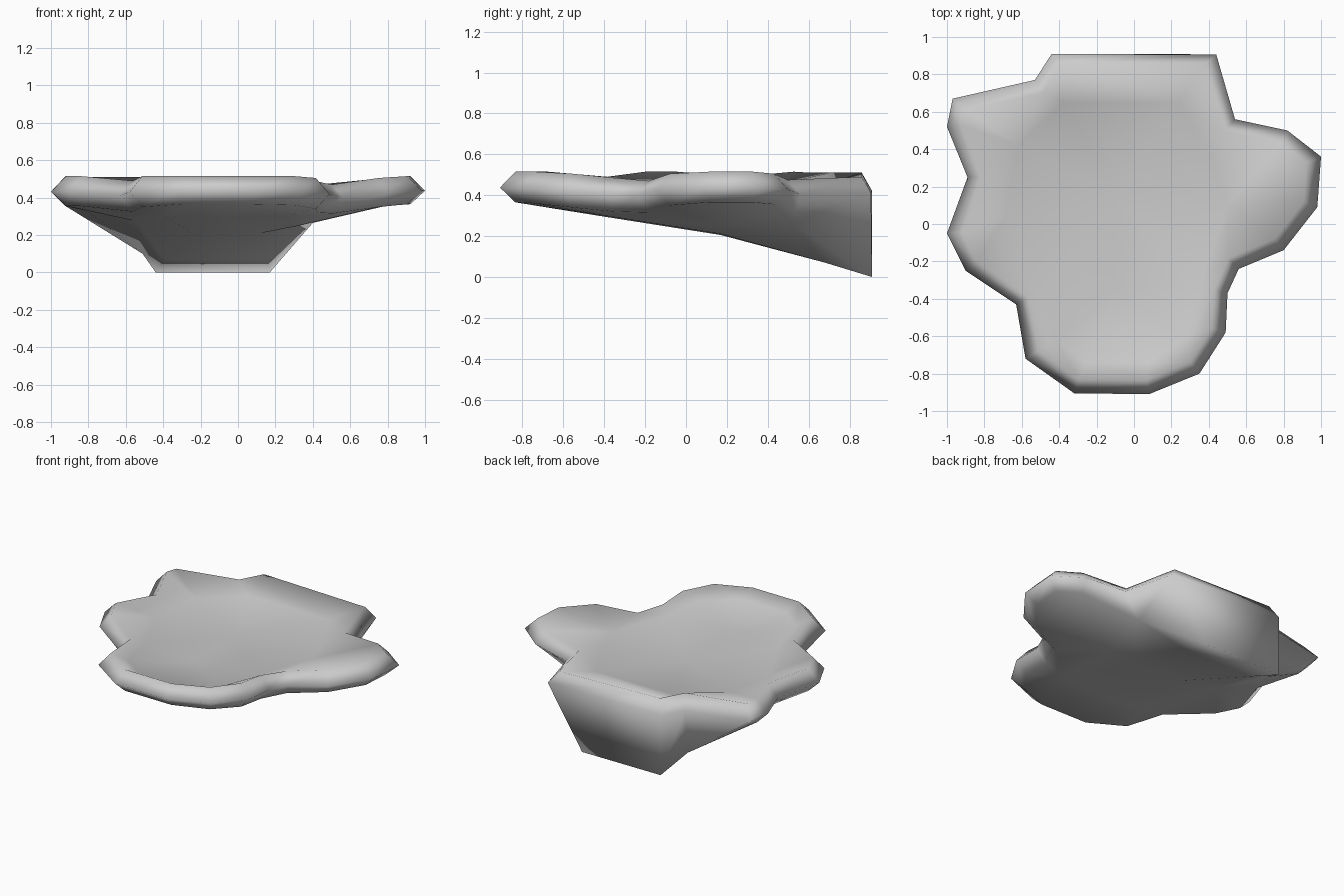
import bpy, bmesh
from mathutils import Vector
from mathutils.geometry import delaunay_2d_cdt

if "Cube" in bpy.data.objects:
    bpy.data.objects.remove(bpy.data.objects["Cube"])

# Lobed plan outline, counter-clockwise: x, y, height of top edge, height of bottom edge
outline = [
    (-0.44, 0.91, .51, 0), (-0.53, 0.77, .51, .10), (-0.97, 0.67, .51, .355), (-1.0, 0.52, .515, .355),
    (-0.89, 0.25, .49, .33), (-1.0, -0.05, .515, .355), (-0.90, -0.25, .515, .355), (-0.63, -0.43, .49, .325),
    (-0.58, -0.72, .515, .35), (-0.32, -0.905, .515, .365), (0.08, -0.91, .515, .365), (0.35, -0.80, .515, .36),
    (0.49, -0.58, .505, .34), (0.50, -0.37, .485, .32), (0.56, -0.24, .47, .315), (0.80, -0.14, .505, .35),
    (0.98, 0.09, .515, .365), (1.0, 0.36, .515, .365), (0.82, 0.50, .505, .355), (0.54, 0.56, .475, .26),
    (0.44, 0.905, .49, 0)]
n = len(outline)
plan = [Vector(p[:2]) for p in outline]


def inset(i, d):
    a, b, c = plan[i - 1], plan[i], plan[(i + 1) % n]
    u, v = (b - a).normalized(), (c - b).normalized()
    n1, n2 = Vector((-u.y, u.x)), Vector((-v.y, v.x))
    return b + (n1 + n2) * d / (1 + n1.dot(n2))


def cap(bm, ring, inner, flip):
    # Triangulated surface between an edge ring and a few interior control points
    pts = ring + [bm.verts.new(p) for p in inner]
    res = delaunay_2d_cdt([v.co.to_2d() for v in pts], [], [list(range(len(ring)))], 1, 1e-5)
    for f in res[2]:
        vs = [pts[res[3][k][0]] for k in f]
        bm.faces.new(vs[::-1] if flip else vs)


bm = bmesh.new()

# Rounded rim: three rings
rim, top, low = [], [], []
for i, (x, y, zt, zb) in enumerate(outline):
    rim.append(bm.verts.new((x, y, (zt + max(zb, .34)) / 2 - .003)))
    top.append(bm.verts.new((*inset(i, .075), zt)))
    low.append(bm.verts.new((*inset(i, .075), zb)))
# Mounting wall at the back reaches the ground, with sloping flanks
low[0].co = (-0.44, 0.91, 0)
low[1].co = (-0.51, 0.71, .10)
low[-2].co = (0.40, 0.52, .265)
low[-1].co = (0.17, 0.91, 0)
top[0].co.y = top[-1].co.y = 0.86
for i in range(n):
    j = (i + 1) % n
    bm.faces.new((rim[i], rim[j], top[j], top[i]))
    bm.faces.new((low[i], low[j], rim[j], rim[i]))

# Shallow dish on top
cap(bm, top, [(-.38, .65, .445), (.24, .65, .445), (-.62, .42, .445), (.42, .35, .445), (-.68, .05, .445),
              (.50, .10, .445), (.36, -.3, .445), (-.5, -.32, .445), (-.42, -.62, .46), (-.25, -.74, .465),
              (.08, -.74, .465), (.28, -.6, .46), (-.1, .15, .43), (-.1, -.35, .435)], False)

# Sloping underside
cap(bm, low, [(-.39, .68, .07), (.16, .68, .07), (-.23, .17, .205), (.12, .17, .21), (.30, .17, .245),
              (-.55, .17, .275), (-.4, -.4, .30), (.25, -.4, .30), (-.1, -.4, .295)], True)

mesh = bpy.data.meshes.new("shelf_ledge")
bmesh.ops.recalc_face_normals(bm, faces=bm.faces)
bm.to_mesh(mesh)
bm.free()
mesh.shade_smooth()
ledge = bpy.data.objects.new("shelf_ledge", mesh)
bpy.context.collection.objects.link(ledge)
